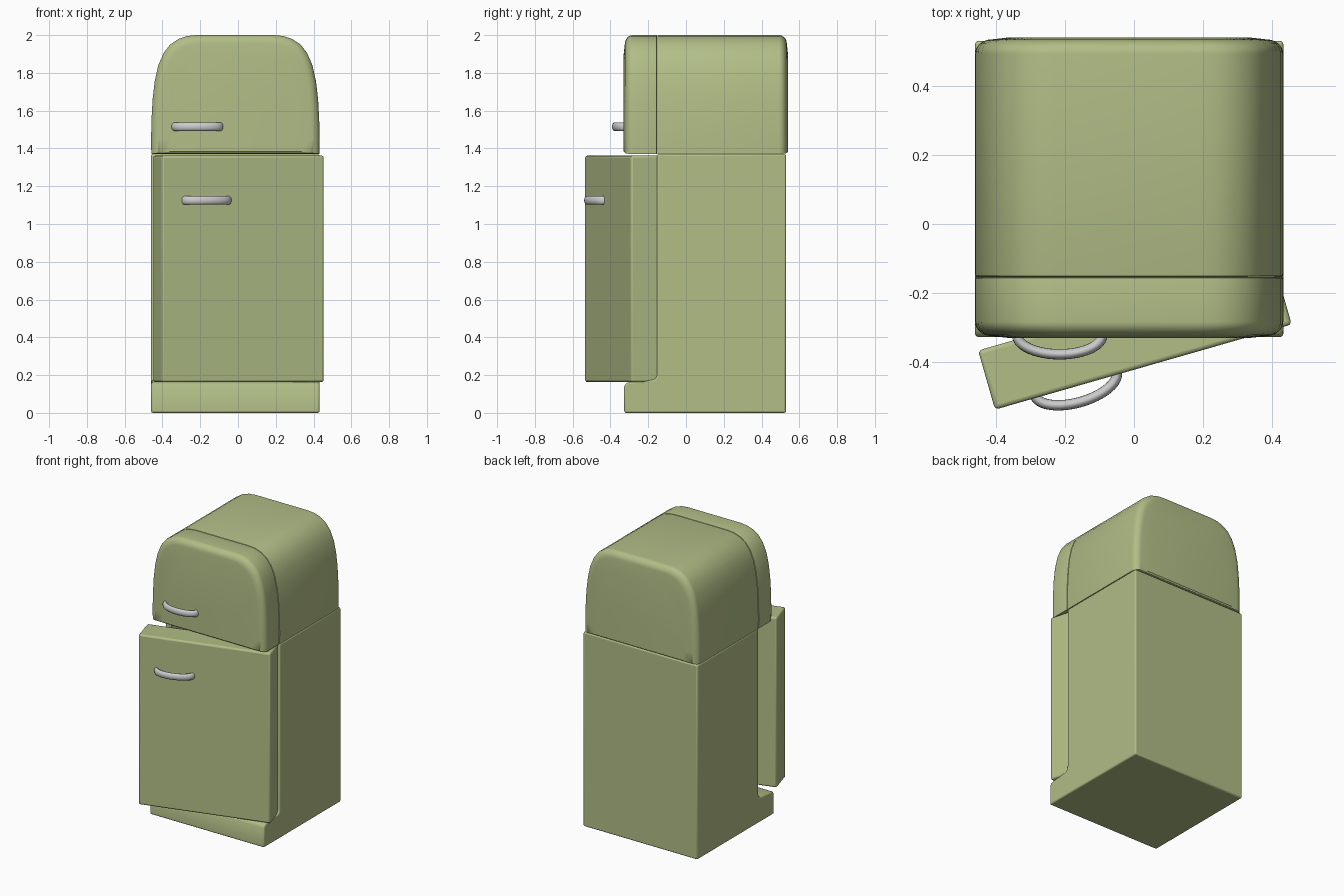
import bpy, bmesh, math
from mathutils import Matrix, Vector

if "Cube" in bpy.data.objects:
    bpy.data.objects.remove(bpy.data.objects["Cube"])

green = bpy.data.materials.new("olive_enamel")
green.diffuse_color = (0.44, 0.51, 0.24, 1)
green.use_nodes = True
green.node_tree.nodes["Principled BSDF"].inputs["Base Color"].default_value = green.diffuse_color

X0, X1 = -0.46, 0.432
CX, HW = (X0 + X1) / 2, (X1 - X0) / 2
SEAM = -0.153


def finish(name, bm, mat=None, bevel=0):
    bmesh.ops.recalc_face_normals(bm, faces=bm.faces)
    me = bpy.data.meshes.new(name)
    bm.to_mesh(me)
    bm.free()
    ob = bpy.data.objects.new(name, me)
    bpy.context.collection.objects.link(ob)
    if mat:
        me.materials.append(mat)
    if bevel:
        m = ob.modifiers.new("bevel", 'BEVEL')
        m.width, m.segments = bevel, 3
        m.limit_method, m.angle_limit = 'ANGLE', math.radians(40)
    bpy.ops.object.select_all(action='DESELECT')
    ob.select_set(True)
    bpy.context.view_layer.objects.active = ob
    bpy.ops.object.shade_smooth_by_angle(angle=math.radians(40))
    return ob


def loft(rings, closed=True):
    bm = bmesh.new()
    rows = [[bm.verts.new(p) for p in r] for r in rings]
    n = len(rows[0])
    for a, b in zip(rows, rows[1:]):
        for i in range(n):
            j = (i + 1) % n
            bm.faces.new((a[i], a[j], b[j], b[i]))
    bm.faces.new(rows[0])
    bm.faces.new(rows[-1])
    return bm


def box(lo, hi):
    bm = bmesh.new()
    bmesh.ops.create_cube(bm, size=1)
    for v in bm.verts:
        v.co = Vector([(l + h) / 2 + c * (h - l) for l, h, c in zip(lo, hi, v.co)])
    return bm


# Lower cabinet: side profile with projecting plinth, swept across the width
side = [(-0.327, 0.004), (0.53, 0.004), (0.53, 1.37), (SEAM, 1.37)]
side += [(SEAM - 0.03 * (1 - math.cos(a)), 0.205 - 0.03 * math.sin(a))
         for a in [math.pi / 2 * k / 6 for k in range(7)]]
side += [(-0.295, 0.164), (-0.315, 0.158), (-0.327, 0.14)]
side = [(y, 0 if z < 0.01 else z) for y, z in side]
cabinet = finish("lower_cabinet",
                 loft([[(x, y, z) for y, z in side] for x in (X0, X1)]), green, 0.01)

# Hollow interior behind the door
cutter = finish("interior_cutter", box((X0 + 0.05, -0.5, 0.22), (X1 - 0.05, 0.45, 1.31)))
cut = cabinet.modifiers.new("interior", 'BOOLEAN')
cut.object, cut.operation, cut.solver = cutter, 'DIFFERENCE', 'EXACT'
cutter.hide_render = True
cutter.hide_set(True)

# Freezer: arched front profile lofted along y with rounded ends
half = [(0.445, 1.37), (0.446, 1.45), (0.444, 1.55), (0.438, 1.66), (0.427, 1.755),
        (0.408, 1.84), (0.38, 1.905), (0.345, 1.95), (0.30, 1.98), (0.255, 1.995),
        (0.205, 2.0)]
arch = half + [(-x, z) for x, z in reversed(half)]


def arch_ring(y, d, low=0.0):
    return [(CX + x * (1 - d / HW), y, 1.371 + low + (z - 1.37) * (0.9985 - (d + low) / 0.63))
            for x, z in arch]


def rounded(y_end, sign):
    rings = [arch_ring(y_end, 0.10, 0.012)]
    for k in range(9):
        a = math.pi / 2 * k / 8
        rings.append(arch_ring(y_end + sign * (0.006 + 0.042 * (1 - math.cos(a))),
                               0.048 * (1 - math.sin(a)), 0.006 * (1 - math.sin(a))))
    return rings


def seam(y, sign):
    return [arch_ring(y + sign * 0.007, 0), arch_ring(y + sign * 0.003, 0.001),
            arch_ring(y + sign * 0.001, 0.005)]


finish("freezer_door", loft(rounded(-0.33, 1) + seam(SEAM, -1)), green)
finish("freezer_body", loft(rounded(0.54, -1) + seam(SEAM, 1)), green)

# Main door, built from its front left corner and swung ajar
swing = Matrix.Translation((-0.402, -0.537, 0)) @ Matrix.Rotation(math.radians(16), 4, 'Z')
door = finish("main_door", box((0, 0, 0.163), (0.893, 0.178, 1.362)), green, 0.012)
door.matrix_world = swing


# Bow handles: flattened tube along a half ellipse
def handle(name, x, y, z, matrix):
    rings = []
    for k in range(25):
        a = math.pi * (k / 24)
        c = Vector((x - 0.123 * math.cos(a), y + 0.008 - 0.055 * math.sin(a), z))
        n = Vector((-0.055 * math.cos(a), -0.123 * math.sin(a), 0)).normalized()
        rings.append([c + n * 0.015 * math.cos(t) + Vector((0, 0, 0.023 * math.sin(t)))
                      for t in [2 * math.pi * i / 16 for i in range(16)]])
    finish(name, loft(rings)).matrix_world = matrix


handle("freezer_handle", -0.215, -0.33, 1.515, Matrix())
handle("main_door_handle", 0.245, 0, 1.125, swing)
